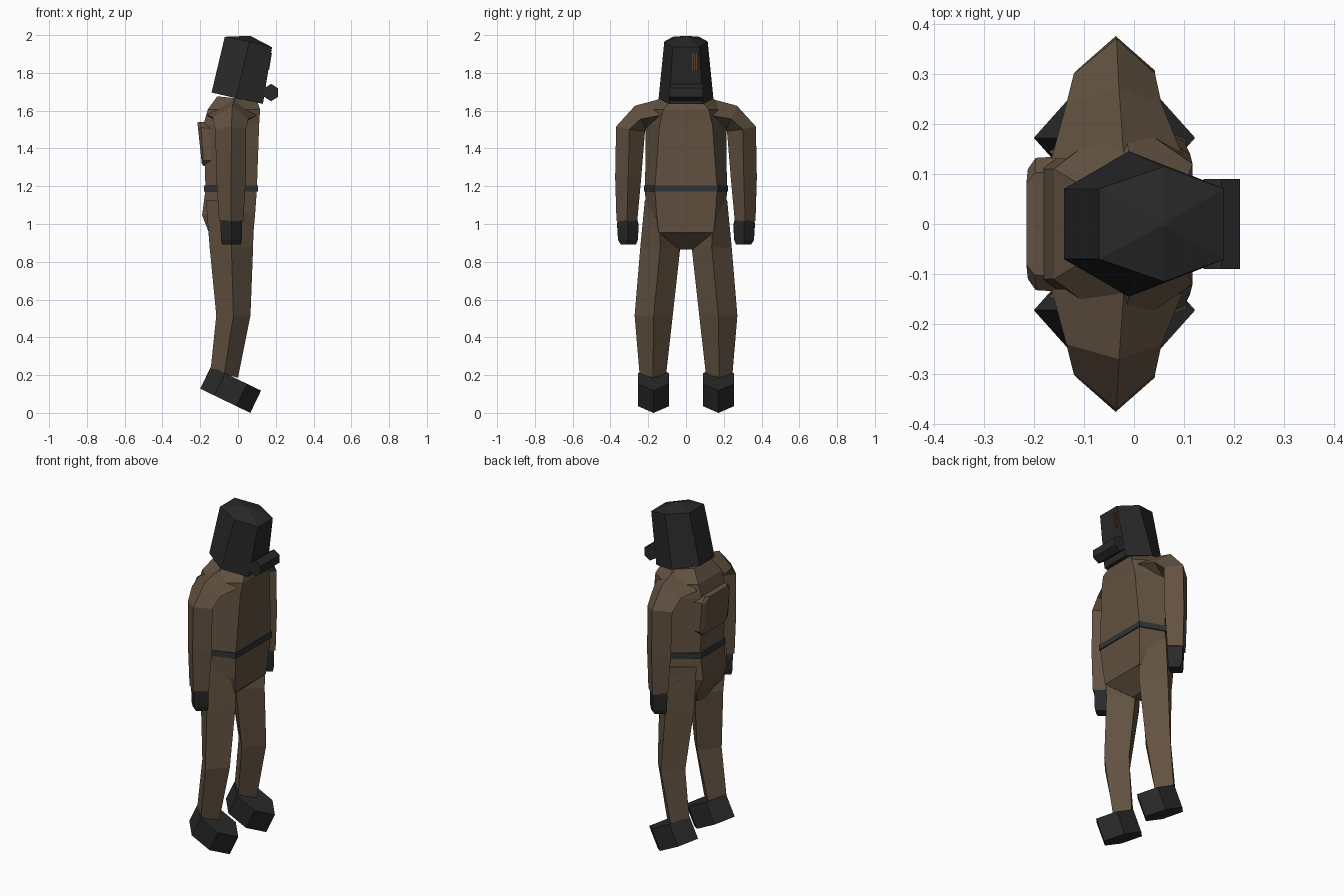
import bpy, bmesh, math

if "Cube" in bpy.data.objects:
    bpy.data.objects.remove(bpy.data.objects["Cube"])


def material(name, rgb):
    m = bpy.data.materials.new(name)
    m.diffuse_color = (*rgb, 1)
    m.use_nodes = True
    m.node_tree.nodes["Principled BSDF"].inputs["Base Color"].default_value = m.diffuse_color
    return m


SUIT = material("brown suit cloth", (0.122, 0.084, 0.052))
RUBBER = material("black rubber", (0.022, 0.022, 0.022))
STRAP = material("dark grey strap", (0.03, 0.033, 0.034))
COPPER = material("copper slit", (0.12, 0.06, 0.03))


def loft(name, rings, mat, side=1):
    """Skin a closed surface over equal-length rings; side=-1 mirrors in y."""
    bm = bmesh.new()
    vs = [[bm.verts.new((x, y * side, z)) for x, y, z in r] for r in rings]
    n = len(vs[0])
    for a, b in zip(vs, vs[1:]):
        for i in range(n):
            j = (i + 1) % n
            bm.faces.new((a[i], a[j], b[j], b[i]))
    bm.faces.new(vs[0])
    bm.faces.new(vs[-1])
    bmesh.ops.recalc_face_normals(bm, faces=bm.faces)
    me = bpy.data.meshes.new(name)
    bm.to_mesh(me)
    bm.free()
    me.materials.append(mat)
    ob = bpy.data.objects.new(name, me)
    bpy.context.collection.objects.link(ob)
    return ob


def hexring(back, mid, front):
    """Six-sided body ring; each argument is (x, half width, z)."""
    (xb, wb, zb), (xm, wm, zm), (xf, wf, zf) = back, mid, front
    return [(xf, -wf, zf), (xf, wf, zf), (xm, wm, zm),
            (xb, wb, zb), (xb, -wb, zb), (xm, -wm, zm)]


def diamond(z, y_in, y_out, x_back, x_front, tilt=0):
    """Four-sided limb ring with ridges front, outside, back and inside."""
    xm, ym = (x_back + x_front) / 2, (y_in + y_out) / 2
    return [(x_front, ym, z - tilt), (xm, y_out, z),
            (x_back, ym, z + tilt), (xm, y_in, z)]


# Torso and pelvis
def body(z, xb, xf, hw, wf, wb, grow=0.0):
    return hexring((xb - grow, wb + grow, z), ((xb + xf) / 2, hw + grow, z),
                   (xf + grow, wf + grow, z))


loft("torso", [
    body(0.87, -0.10, -0.02, 0.04, 0.035, 0.035),
    body(0.96, -0.155, 0.082, 0.17, 0.145, 0.12),
    body(1.05, -0.19, 0.09, 0.215, 0.155, 0.11),
    body(1.19, -0.172, 0.10, 0.216, 0.165, 0.11),
    body(1.53, -0.183, 0.112, 0.215, 0.14, 0.11),
    body(1.61, -0.16, 0.117, 0.215, 0.12, 0.11),
    hexring((-0.11, 0.08, 1.68), (-0.01, 0.14, 1.67), (0.105, 0.09, 1.645)),
], SUIT)

# Belt
loft("belt", [body(z, -0.176, 0.10, 0.217, 0.165, 0.11, 0.005)
              for z in (1.175, 1.208)], STRAP)

# Back pack with clipped corners
def pack_ring(x_low, x_high, w, z0, z1, c=0.03):
    pts = [(w, z0 + c), (w, z1 - c), (w - c, z1), (c - w, z1),
           (-w, z1 - c), (-w, z0 + c), (c - w, z0), (w - c, z0)]
    return [(x_low + (x_high - x_low) * (z - z0) / (z1 - z0), y, z)
            for y, z in pts]


loft("back_pack", [pack_ring(-0.14, -0.15, 0.135, 1.31, 1.54),
                   pack_ring(-0.182, -0.198, 0.132, 1.31, 1.545),
                   pack_ring(-0.192, -0.215, 0.11, 1.325, 1.542)], SUIT)

# Hood: leaning six-sided prism with a low peak
loft("hood", [
    hexring((-0.14, 0.07, 1.70), (-0.01, 0.145, 1.67), (0.132, 0.09, 1.64)),
    hexring((-0.07, 0.07, 1.995), (0.06, 0.115, 1.97), (0.18, 0.07, 1.94)),
    hexring((0.055, 0.004, 2.0), (0.06, 0.006, 2.0), (0.065, 0.004, 2.0)),
], RUBBER)

# Filter canister across the chin
loft("filter", [[(0.175 + 0.042 * math.sin(math.radians(60 * i)), y,
                  1.70 + 0.046 * math.cos(math.radians(60 * i)))
                 for i in range(6)] for y in (-0.09, 0.09)], RUBBER)

# Three thin slits on the face plate
for i in range(3):
    bpy.ops.mesh.primitive_cube_add(size=1, location=(0.169, 0.034 + 0.011 * i, 1.865),
                                    rotation=(0, 0.165, 0))
    slit = bpy.context.object
    slit.name = "face_slit"
    slit.scale = (0.006, 0.004, 0.09)
    slit.data.materials.append(COPPER)

for s, label in ((1, "left"), (-1, "right")):
    # Arm, running out from the chest then down
    loft("arm_" + label, [
        [(0.10, 0.13, 1.58), (-0.02, 0.13, 1.668), (-0.165, 0.13, 1.58), (-0.03, 0.13, 1.50)],
        [(0.055, 0.24, 1.56), (-0.03, 0.27, 1.63), (-0.135, 0.24, 1.57), (-0.04, 0.21, 1.505)],
        [(0.042, 0.30, 1.505), (-0.035, 0.37, 1.52), (-0.12, 0.30, 1.505), (-0.04, 0.217, 1.495)],
        diamond(1.25, 0.237, 0.375, -0.115, 0.042),
        diamond(1.02, 0.258, 0.368, -0.10, 0.028),
    ], SUIT, s)
    # Glove
    loft("glove_" + label, [diamond(1.035, 0.26, 0.362, -0.09, 0.02),
                            diamond(1.0, 0.25, 0.365, -0.093, 0.022),
                            diamond(0.92, 0.255, 0.36, -0.09, 0.02),
                            diamond(0.895, 0.265, 0.345, -0.085, 0.016)], RUBBER, s)
    # Leg
    loft("leg_" + label, [diamond(1.13, 0.07, 0.218, -0.17, 0.085),
                          diamond(0.88, 0.03, 0.242, -0.15, 0.08),
                          diamond(0.52, 0.07, 0.272, -0.115, 0.066),
                          diamond(0.21, 0.105, 0.246, -0.145, 0.0, 0.02)], SUIT, s)
    # Boot: six-sided sole outline, sloping down to the toe
    plan = [(0, 0), (0.28, 0.083), (0.72, 0.083), (1, 0), (0.72, -0.083), (0.28, -0.083)]
    loft("boot_" + label, [[(x0 + 0.265 * t, 0.172 + w, z0 - 0.128 * t) for t, w in plan]
                           for x0, z0 in ((-0.20, 0.132), (-0.143, 0.25))], RUBBER, s)

# Rest exactly on the ground
bpy.context.view_layer.update()
low = min((o.matrix_world @ v.co).z for o in bpy.data.objects for v in o.data.vertices)
for o in bpy.data.objects:
    o.location.z -= low
